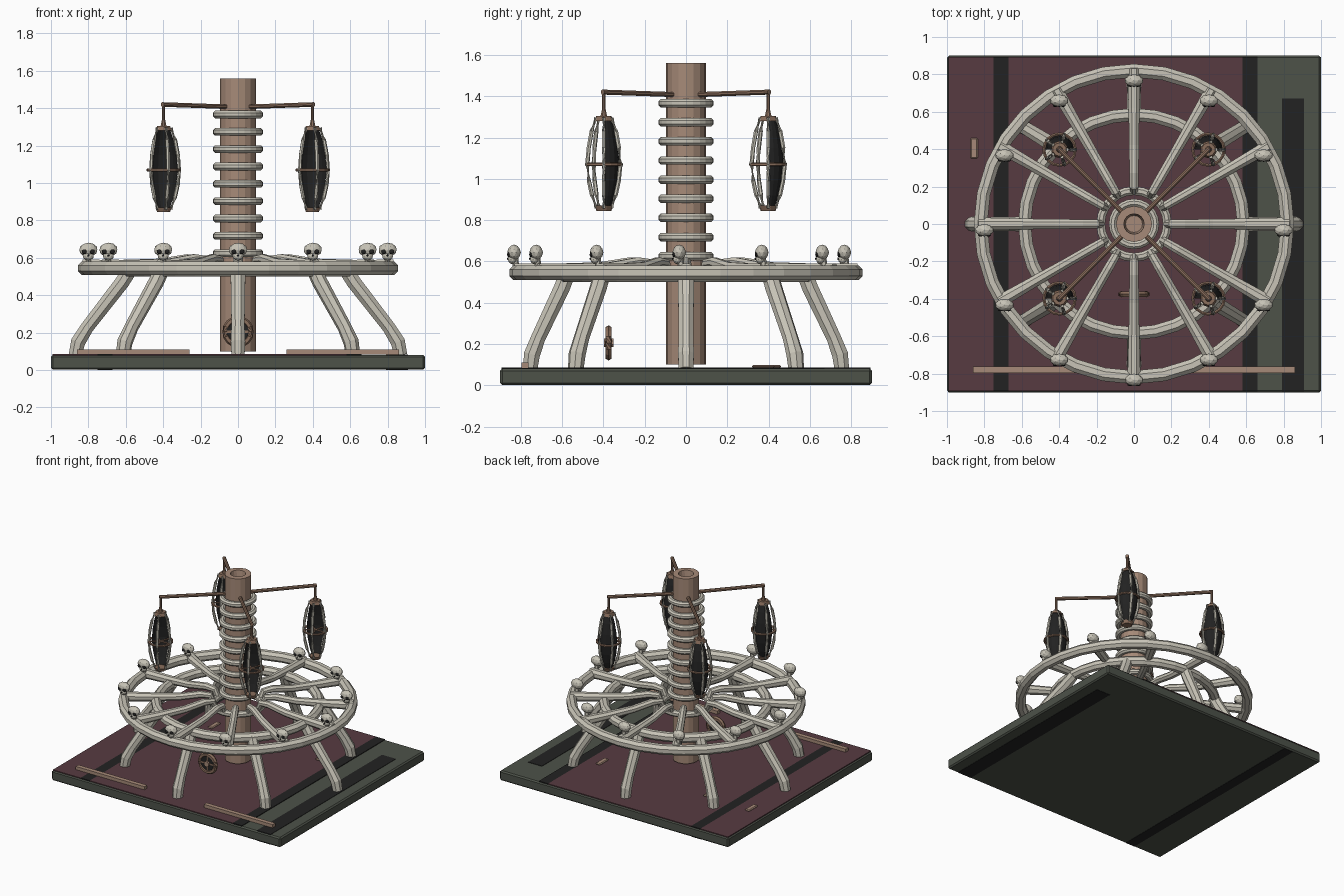
import bpy, bmesh, math
from mathutils import Vector, Matrix

if "Cube" in bpy.data.objects:
    bpy.data.objects.remove(bpy.data.objects["Cube"])


def mat(name, r, g, b):
    m = bpy.data.materials.new(name)
    m.diffuse_color = tuple(((c / 255 + 0.055) / 1.055) ** 2.4 for c in (r, g, b)) + (1,)
    m.use_nodes = True
    m.node_tree.nodes["Principled BSDF"].inputs["Base Color"].default_value = m.diffuse_color
    return m


BONE = mat("bone", 200, 196, 183)
TAN = mat("tan wood", 166, 138, 120)
BROWN = mat("dark wood", 138, 110, 92)
RED = mat("dark red", 87, 59, 65)
GREEN = mat("grey green", 77, 82, 73)
BLACK = mat("black", 34, 34, 34)


def make(name, bm, *mats):
    bmesh.ops.recalc_face_normals(bm, faces=bm.faces)
    me = bpy.data.meshes.new(name)
    bm.to_mesh(me)
    bm.free()
    for m in mats:
        me.materials.append(m)
    return place(name, me)


def place(name, me, loc=(0, 0, 0)):
    ob = bpy.data.objects.new(name, me)
    ob.location = loc
    bpy.context.collection.objects.link(ob)
    return ob


def box(name, m, x0, x1, y0, y1, z0, z1, bevel=0):
    bm = bmesh.new()
    M = Matrix.Translation(((x0 + x1) / 2, (y0 + y1) / 2, (z0 + z1) / 2)) @ \
        Matrix.Diagonal((x1 - x0, y1 - y0, z1 - z0, 1))
    bmesh.ops.create_cube(bm, size=1, matrix=M)
    if bevel:
        bmesh.ops.bevel(bm, geom=bm.edges[:], offset=bevel, segments=1, affect='EDGES')
    return make(name, bm, m)


def sweep(bm, pts, radii, sides=8, closed=False):
    """Tube along a path, thick at each point by radii."""
    pts = [Vector(p) for p in pts]
    n, rings = len(pts), []
    for i, p in enumerate(pts):
        a = pts[i - 1] if (i or closed) else p
        b = pts[(i + 1) % n] if (i < n - 1 or closed) else p
        t = (b - a).normalized()
        up = Vector((0, 0, 1)) if abs(t.z) < 0.95 else Vector((t.x, t.y, 0)).normalized()
        if up.length < 0.5 or abs(t.z) > 0.999:
            up = Vector((0, 1, 0))
        u = t.cross(up).normalized()
        v = u.cross(t)
        r = radii[i] if isinstance(radii, list) else radii
        rings.append([bm.verts.new(p + r * (u * math.cos(k) + v * math.sin(k)))
                      for k in [2 * math.pi * (j + 0.5) / sides for j in range(sides)]])
    for i in range(n if closed else n - 1):
        A, B = rings[i], rings[(i + 1) % n]
        for j in range(sides):
            bm.faces.new((A[j], A[(j + 1) % sides], B[(j + 1) % sides], B[j]))
    if not closed:
        bm.faces.new(rings[0])
        bm.faces.new(rings[-1])


def tube(name, m, pts, radii, sides=8, closed=False):
    bm = bmesh.new()
    sweep(bm, pts, radii, sides, closed)
    return make(name, bm, m)


def circle(r, z, n):
    return [(r * math.cos(2 * math.pi * i / n), r * math.sin(2 * math.pi * i / n), z) for i in range(n)]


def lathe(bm, prof, n, a0=0.0, a1=2 * math.pi):
    vs = [bm.verts.new((r, 0, z)) for r, z in prof]
    es = [bm.edges.new(e) for e in zip(vs, vs[1:])]
    bmesh.ops.rotate(bm, verts=vs, cent=(0, 0, 0), matrix=Matrix.Rotation(a0, 3, 'Z'))
    bmesh.ops.spin(bm, geom=vs + es, cent=(0, 0, 0), axis=(0, 0, 1), angle=a1 - a0, steps=n)
    bmesh.ops.remove_doubles(bm, verts=bm.verts, dist=1e-5)


# base slab with painted plates
box("base_slab", GREEN, -1, 1, -.9, .9, .002, .08, .01)
box("red_floor_left", RED, -.992, -.75, -.893, .893, .078, .085)
box("red_floor_middle", RED, -.67, .58, -.893, .893, .078, .085)
box("floor_band_left", BLACK, -.75, -.67, -.893, .893, .078, .085)
box("floor_band_right", BLACK, .58, .66, -.893, .893, .078, .085)
box("floor_slot", BLACK, .79, .91, -.893, .67, .078, .083)
box("under_band_left", BLACK, -.75, -.67, -.89, .89, 0, .003)
box("under_band_right", BLACK, .79, .91, -.89, .67, 0, .003)

# floor bars and small pegs
for s in (-1, 1):
    a, b = sorted((s * .26, s * .86))
    box("floor_bar", TAN, a, b, -.797, -.763, .084, .11)
    box("floor_peg", TAN, s * .47 - .02, s * .47 + .02, .32, .43, .084, .098, .006)
box("floor_peg_side", TAN, -.875, -.835, .35, .46, .084, .098, .006)

# hollow central column
bm = bmesh.new()
lathe(bm, [(0, .1), (.096, .1), (.096, 1.56), (.055, 1.56), (.045, 1.5), (0, 1.5)], 16)
make("column", bm, TAN)

# rib rings stacked on the column
for i in range(9):
    tube("column_rib", BONE, circle(.114, .625 + i * .0927, 24), .022, 8, True)

# wheel rings
tube("outer_ring", BONE, circle(.82, .545, 32), .039, 8, True)
tube("middle_ring", BONE, circle(.585, .535, 32), .037, 8, True)
tube("hub_ring", BONE, circle(.178, .53, 24), .025, 8, True)

for i in range(12):
    c, s = math.cos(i * math.pi / 6), math.sin(i * math.pi / 6)
    path = [(.83, .555), (.62, .56), (.42, .57), (.27, .595), (.2, .59), (.175, .53)]
    tube("spoke", BONE, [(r * c, r * s, z) for r, z in path],
         [.038, .032, .028, .027, .025, .022], 8)

# eight splayed legs on an oval footprint
for i in range(8):
    c, s = math.cos(i * math.pi / 4), math.sin(i * math.pi / 4)
    path = [(0, .54), (.12, .4), (.55, .29), (.86, .19), (1, .08)]
    path = [(0, .54), (.15, .47), (.78, .23), (.95, .15), (1, .08)]
    pts = [((.575 + .295 * t) * c, (.575 + .18 * t) * s, z) for t, z in path]
    tube("leg", BONE, pts, [.042, .042, .038, .042, .038], 8)

# skulls around the outer ring, all facing the front
bm = bmesh.new()


def blob(loc, size, idx, div=2):
    M = Matrix.Translation(loc) @ Matrix.Diagonal((*size, 1))
    vs = bmesh.ops.create_icosphere(bm, subdivisions=div, radius=1, matrix=M)['verts']
    for f in {f for v in vs for f in v.link_faces}:
        f.material_index = idx


blob((0, 0, .008), (.05, .033, .038), 0)
blob((0, -.008, -.025), (.03, .022, .024), 0)
sweep(bm, [(0, .003, -.02), (0, .012, -.075)], [.018, .014], 6)
for s in (-1, 1):
    blob((s * .021, -.026, -.002), (.014, .008, .013), 1)
blob((0, -.03, -.022), (.006, .005, .007), 1, 1)
skull = make("skull", bm, BONE, BLACK)
for i in range(12):
    a = i * math.pi / 6
    loc = (.8 * math.cos(a), .8 * math.sin(a) - .033, .635)
    if i:
        place("skull", skull.data, loc)
    else:
        skull.location = loc

# hand wheel near the front
T = Matrix.Translation((0, -.375, .205)) @ Matrix.Rotation(math.pi / 2, 4, 'X')
tube("hand_wheel_rim", BROWN, [T @ Vector(p) for p in circle(.068, 0, 16)], .017, 6, True)
tube("hand_wheel_disc", BLACK, [(0, -.367, .205), (0, -.383, .205)], .062, 16)
tube("hand_wheel_hub", TAN, [(0, -.352, .205), (0, -.398, .205)], .022, 8)
for a in (0, math.pi / 2):
    d = Vector((math.cos(a), 0, math.sin(a))) * .065
    p = Vector((0, -.375, .205))
    tube("hand_wheel_spoke", BROWN, [p - d, p + d], .011, 6)

# hanging cages: back shell, five ribs, band and caps
prof = [(.038, .86), (.06, .92), (.076, .99), (.084, 1.07), (.077, 1.15), (.062, 1.23), (.04, 1.295)]
parts = []
bm = bmesh.new()
lathe(bm, [(r - .008, z) for r, z in prof], 8, 0, math.pi)
parts.append(make("cage_back_shell", bm, BLACK))
bm = bmesh.new()
for i in range(5):
    c, s = math.cos(i * math.tau / 5), math.sin(i * math.tau / 5)
    sweep(bm, [(r * c, r * s, z) for r, z in prof], .0105, 6)
parts.append(make("cage_ribs", bm, BONE))
bm = bmesh.new()
sweep(bm, circle(.084, 1.07, 16), .009, 6, True)
for i in range(5):
    c, s = math.cos(i * math.tau / 5), math.sin(i * math.tau / 5)
    sweep(bm, [(0, 0, 1.07), (.084 * c, .084 * s, 1.07)], .007, 6)
sweep(bm, [(0, 0, .845), (0, 0, .87)], [.036, .046], 10)
sweep(bm, [(0, 0, 1.28), (0, 0, 1.305)], [.046, .036], 10)
sweep(bm, [(0, 0, 1.3), (0, 0, 1.34), (0, 0, 1.425)], [.018, .009, .009], 8)
parts.append(make("cage_band_and_hanger", bm, BROWN))
for sx in (-1, 1):
    for sy in (-1, 1):
        loc = (sx * .398, sy * .398, 0)
        for ob in parts:
            if (sx, sy) == (-1, -1):
                ob.location = loc
            else:
                place(ob.name, ob.data, loc)
        tube("hanging_arm", BROWN, [(sx * .06, sy * .06, 1.408), (sx * .404, sy * .404, 1.42)], .013, 8)
